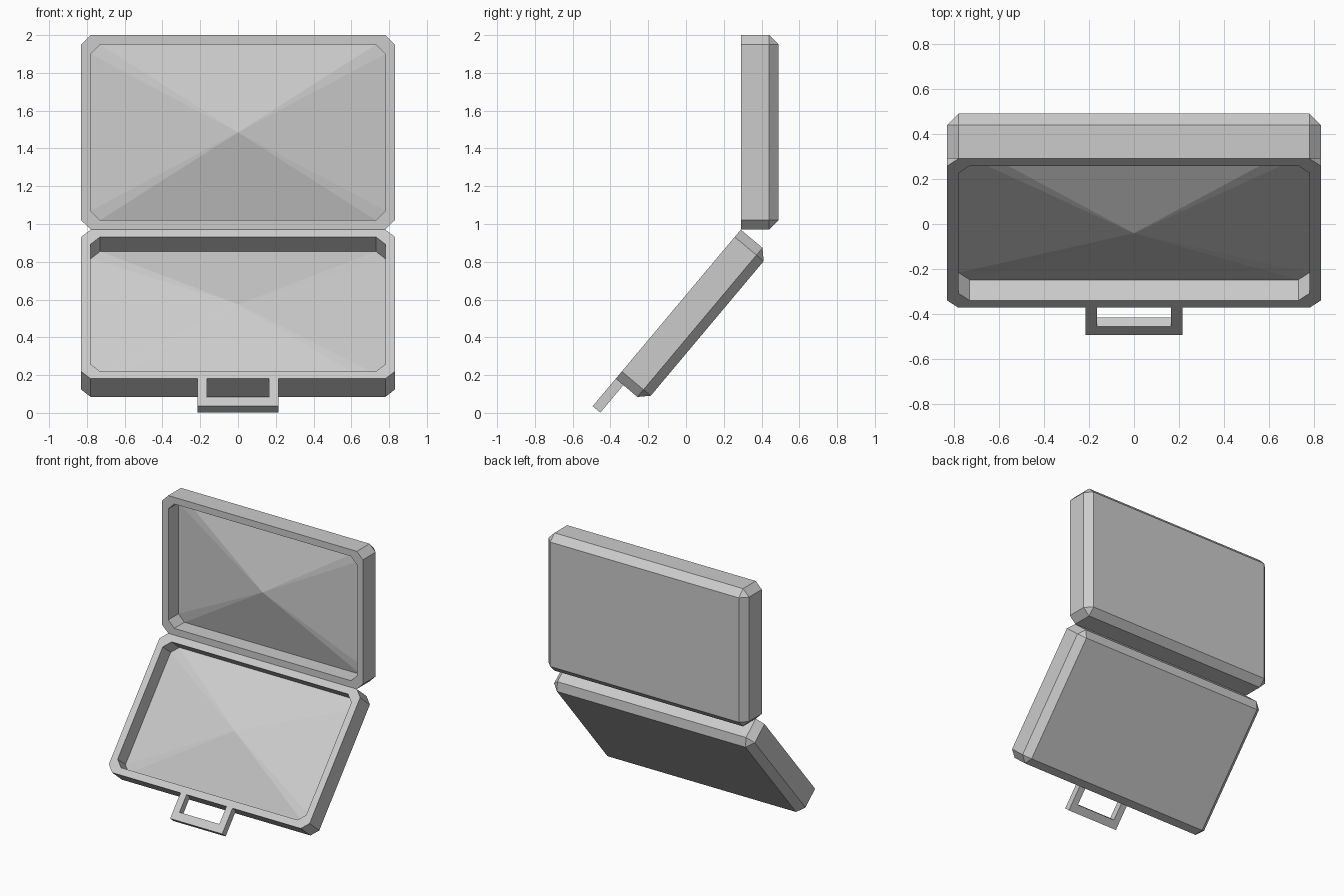
import bpy
import bmesh
from math import radians
from mathutils import Matrix

cube = bpy.data.objects.get("Cube")
if cube:
    bpy.data.objects.remove(cube, do_unlink=True)

# Half width, half height, depth, bevel, tray depth of a case half
W, H, DEPTH, BEVEL, TRAY = 0.83, 0.515, 0.2, 0.05, 0.12

grey = bpy.data.materials.new("light grey")
grey.use_nodes = True
colour = (0.6, 0.6, 0.6, 1)
grey.diffuse_color = colour
grey.node_tree.nodes["Principled BSDF"].inputs["Base Color"].default_value = colour


def finish(bm, name, matrix):
    """Turn a bmesh into a placed, flat-shaded object."""
    bmesh.ops.recalc_face_normals(bm, faces=bm.faces)
    mesh = bpy.data.meshes.new(name)
    bm.to_mesh(mesh)
    bm.free()
    mesh.materials.append(grey)
    obj = bpy.data.objects.new(name, mesh)
    obj.matrix_world = matrix
    bpy.context.collection.objects.link(obj)
    return obj


def octagon(bm, w, h, z):
    """Loop of a rectangle with clipped corners, starting on the right side."""
    c = BEVEL
    points = [(w, c - h), (w, h - c), (w - c, h), (c - w, h),
              (-w, h - c), (-w, c - h), (c - w, -h), (w - c, -h)]
    return [bm.verts.new((x, y, z)) for x, y in points]


def bridge(bm, a, b):
    for i in range(len(a)):
        j = (i + 1) % len(a)
        bm.faces.new((a[i], a[j], b[j], b[i]))


def case_half(name, matrix):
    """Hollow half with a bevelled back and a raised pyramid floor."""
    bm = bmesh.new()
    w, h = W - BEVEL, H - BEVEL
    shoulder = octagon(bm, W, H, BEVEL - DEPTH)
    rim = octagon(bm, W, H, 0)
    lip = octagon(bm, w, h, 0)
    floor = octagon(bm, w, h, -TRAY)
    for a, b in ((shoulder, rim), (rim, lip), (lip, floor)):
        bridge(bm, a, b)

    # Floor rising to a point level with the rim
    peak = bm.verts.new((0, 0, 0))
    for i in range(8):
        bm.faces.new((floor[i], floor[(i + 1) % 8], peak))

    # Rectangular back, bevel strips and corner triangles
    back = [bm.verts.new((x, y, -DEPTH))
            for x, y in ((w, -h), (w, h), (-w, h), (-w, -h))]
    bm.faces.new(back)
    for i in range(4):
        j = (i + 1) % 4
        bm.faces.new((shoulder[2 * i], shoulder[2 * i + 1], back[j], back[i]))
        bm.faces.new((shoulder[2 * i + 1], shoulder[2 * j], back[j]))
    return finish(bm, name, matrix)


def handle(matrix):
    """Flat U-shaped grip on the free edge of the base."""
    bm = bmesh.new()
    right = [(0.165, -H), (0.215, -H), (0.215, -H - 0.19)]
    inner = -H - 0.13
    outline = right + [(-x, y) for x, y in reversed(right)]
    outline += [(-0.165, inner), (0.165, inner)]
    face = bm.faces.new([bm.verts.new((x, y, 0)) for x, y in outline])
    made = bmesh.ops.extrude_face_region(bm, geom=[face])
    verts = [v for v in made["geom"] if isinstance(v, bmesh.types.BMVert)]
    bmesh.ops.translate(bm, verts=verts, vec=(0, 0, -0.053))
    return finish(bm, "handle", matrix)


# Upright lid and sloping base meeting at the hinge line
lid_place = Matrix.Translation((0, 0.29, 1.485)) @ Matrix.Rotation(radians(90), 4, "X")
base_place = (Matrix.Translation((0, 0.29, 0.97)) @ Matrix.Rotation(radians(50), 4, "X")
              @ Matrix.Translation((0, -H, 0)))
case_half("lid", lid_place)
case_half("base", base_place)
handle(base_place)
